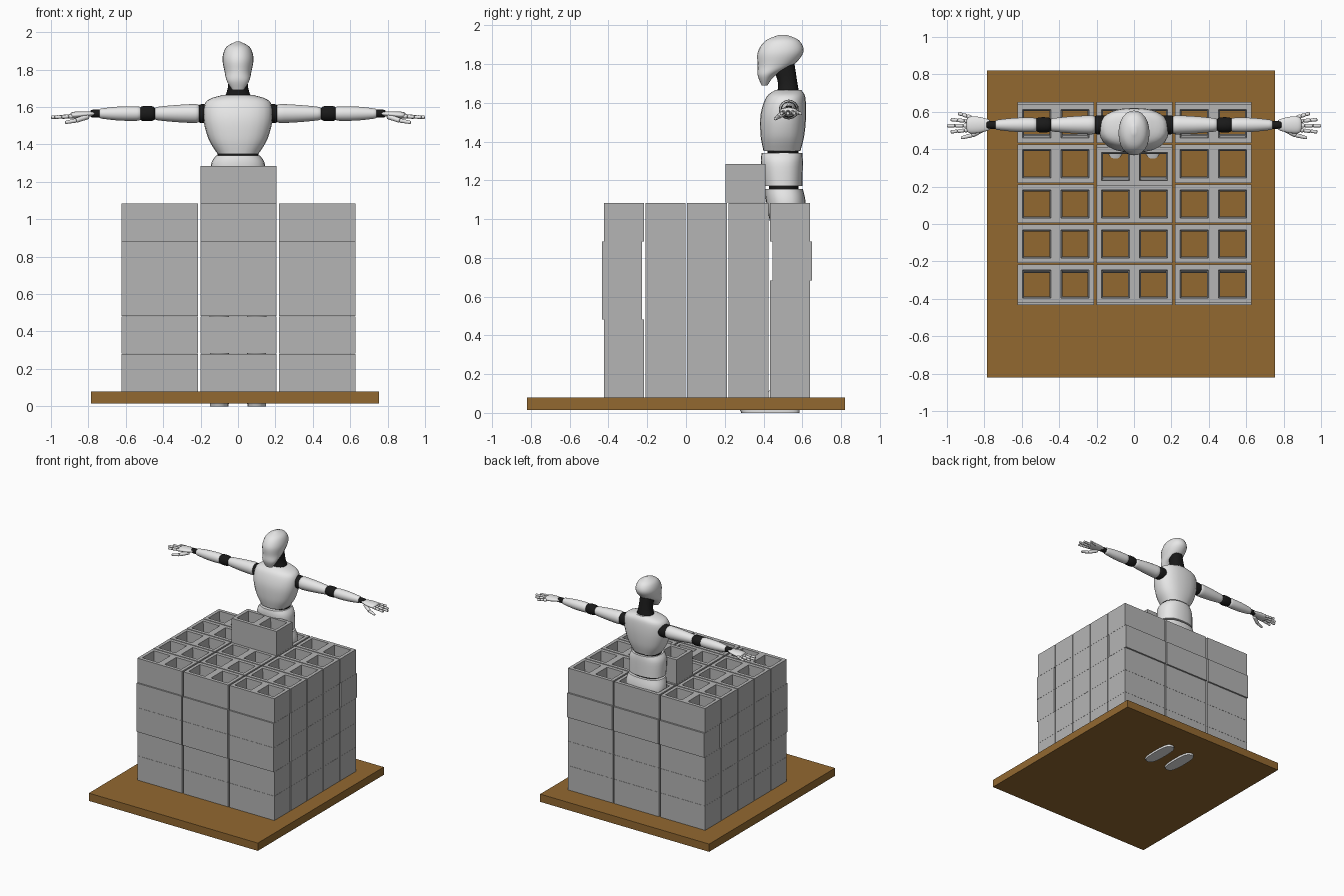
import bpy, bmesh, math
from mathutils import Vector

cube = bpy.data.objects.get("Cube")
if cube:
    bpy.data.objects.remove(cube, do_unlink=True)


def material(name, *rgb):
    result = bpy.data.materials.new(name)
    result.use_nodes = True
    result.diffuse_color = (*rgb, 1)
    shader = next(node for node in result.node_tree.nodes if node.type == 'BSDF_PRINCIPLED')
    shader.inputs["Base Color"].default_value = (*rgb, 1)
    return result


WOOD = material("brown wood", 0.29, 0.14, 0.03)
CONCRETE = material("grey concrete", 0.46, 0.46, 0.46)
SHELL = material("white shell", 0.8, 0.8, 0.8)
JOINT = material("black joint", 0.01, 0.01, 0.01)


def make_mesh(name, bm, mat):
    bmesh.ops.recalc_face_normals(bm, faces=bm.faces)
    mesh = bpy.data.meshes.new(name)
    bm.to_mesh(mesh)
    bm.free()
    mesh.materials.append(mat)
    return mesh


def place(name, mesh, location=(0, 0, 0)):
    part = bpy.data.objects.new(name, mesh)
    part.location = location
    bpy.context.scene.collection.objects.link(part)


def skin(name, rings, mat):
    """Join rings of points into a smooth closed part."""
    bm = bmesh.new()
    loops = [[bm.verts.new(point) for point in ring] for ring in rings]
    for lower, upper in zip(loops, loops[1:]):
        for k in range(len(lower)):
            bm.faces.new((lower[k - 1], lower[k], upper[k], upper[k - 1]))
    bm.faces.new(loops[0])
    bm.faces.new(loops[-1])
    mesh = make_mesh(name, bm, mat)
    mesh.shade_smooth()
    mesh.set_sharp_from_angle(angle=math.radians(40))
    place(name, mesh)


def oval(width, depth, power=2, sides=24):
    """Outline of a superellipse; a higher power is squarer."""
    outline = []
    for k in range(sides):
        c, s = (f(math.tau * k / sides) for f in (math.cos, math.sin))
        outline.append(Vector((math.copysign(abs(c) ** (2 / power), c) * width,
                               math.copysign(abs(s) ** (2 / power), s) * depth, 0)))
    return outline


def body(name, rows, mat, power=2.4, x=0, steps=5):
    """Upright part through rows of (height, front, back, half width)."""
    points = [Vector(row) for row in rows]
    curve = []
    for i, (start, end) in enumerate(zip(points, points[1:])):
        before, after = points[max(i - 1, 0)], points[min(i + 2, len(points) - 1)]
        leave, arrive = (end - before) / 2, (after - start) / 2
        for k in range(steps):
            t = k / steps
            ease = t * t * (3 - 2 * t)
            curve.append(start.lerp(end, ease) + leave * t * (1 - t) ** 2 - arrive * t * t * (1 - t))
    curve.append(points[-1])
    rings = []
    for z, front, back, half in curve:
        centre = Vector((x, (front + back) / 2, z))
        rings.append([centre + point for point in oval(half, (back - front) / 2, power)])
    skin(name, rings, mat)


def limb(name, start, end, thick, thin, mat, bulge=0, flat=1, steps=14):
    """Tapered rod with rounded ends, a swollen middle and an optional flat section."""
    start, end = Vector(start), Vector(end)
    turn = (end - start).to_track_quat('Z', 'Y')
    length = (end - start).length
    rings = []
    for k in range(steps + 1):
        t = (1 - math.cos(math.pi * k / steps)) / 2
        radius = thick + (thin - thick) * t + bulge * math.sin(math.pi * t)
        inset = 1 - min(1, 2 * min(t, 1 - t) * length / radius)
        radius *= (1 + math.sqrt(1 - inset * inset)) / 2
        rings.append([start.lerp(end, t) + turn @ point for point in oval(radius, radius * flat)])
    skin(name, rings, mat)


# Wooden board
bm = bmesh.new()
bmesh.ops.create_cube(bm, size=1)
bmesh.ops.scale(bm, vec=(1.54, 1.64, 0.064), verts=bm.verts)
place("board", make_mesh("board", bm, WOOD), (-0.015, 0, 0.048))


def block_mesh(length=0.204, depth=0.103, height=0.2):
    """Hollow building block with two tapered holes."""
    bm = bmesh.new()
    layers = []
    for z, hole in ((0, 0.067), (height, 0.075)):
        middle = length / 2
        xs = (-length, -middle - hole, -middle + hole, middle - hole, middle + hole, length)
        ys = (-depth, -hole, hole, depth)
        layers.append([[bm.verts.new((x, y, z)) for y in ys] for x in xs])
    bottom, top = layers
    border = {}
    for i in range(5):
        for j in range(3):
            if j == 1 and i in (1, 3):
                continue
            loop = [(i, j), (i + 1, j), (i + 1, j + 1), (i, j + 1)]
            for grid in layers:
                bm.faces.new([grid[p][q] for p, q in loop])
            for edge in zip(loop, loop[1:] + loop[:1]):
                key = frozenset(edge)
                border[key] = None if key in border else edge
    # Walls follow every open edge, outside and inside the holes
    for (a, b), (c, d) in filter(None, border.values()):
        bm.faces.new((bottom[a][b], bottom[c][d], top[c][d], top[a][b]))
    return make_mesh("block", bm, CONCRETE)


# Stack of blocks, with a few courses pushed slightly outward
block = block_mesh()
for layer in range(5):
    for row in range(5):
        push = 0
        if row == 0 and layer in (2, 3):
            push = -0.01
        elif row == 4 and layer == 3:
            push = 0.012
        for column in range(3):
            place("block", block, (0.003 + 0.421 * (column - 1),
                                   0.108 + 0.214 * (row - 2) + push,
                                   0.08 + 0.201 * layer))
place("top_block", block, (0.003, 0.308, 1.085))

# Head and neck
body("head", [(1.69, 0.39, 0.42, 0.03), (1.74, 0.37, 0.46, 0.06), (1.79, 0.37, 0.55, 0.072),
              (1.86, 0.37, 0.605, 0.083), (1.92, 0.41, 0.585, 0.063), (1.95, 0.48, 0.52, 0.01)],
     SHELL, power=2.1)
body("neck", [(1.62, 0.46, 0.59, 0.085), (1.7, 0.475, 0.575, 0.055), (1.8, 0.44, 0.56, 0.05)], JOINT)

# Torso
body("chest", [(1.35, 0.4, 0.59, 0.11), (1.43, 0.385, 0.61, 0.158), (1.54, 0.385, 0.62, 0.185),
               (1.63, 0.415, 0.615, 0.17), (1.665, 0.46, 0.595, 0.08)], SHELL)
body("waist_joint", [(1.1, 0.43, 0.58, 0.125), (1.37, 0.42, 0.58, 0.108)], JOINT)
body("abdomen", [(1.17, 0.4, 0.6, 0.148), (1.29, 0.386, 0.603, 0.145), (1.34, 0.39, 0.6, 0.118)], SHELL)
body("hips", [(0.95, 0.44, 0.61, 0.15), (1.08, 0.415, 0.617, 0.166), (1.155, 0.405, 0.603, 0.148)], SHELL)

ARM_Y, ARM_Z = 0.53, 1.565
FINGERS = {"index": 0.98, "middle": 1, "ring": 0.98, "little": 0.94}

for side, label in ((1, "left_"), (-1, "right_")):

    def arm_point(x, y=ARM_Y, z=ARM_Z):
        return Vector((x * side, y, z))

    # Arm
    limb(label + "shoulder_joint", arm_point(0.13), arm_point(0.22), 0.052, 0.05, JOINT)
    limb(label + "upper_arm", arm_point(0.2), arm_point(0.45), 0.052, 0.034, SHELL, bulge=0.003)
    limb(label + "elbow", arm_point(0.44), arm_point(0.53), 0.036, 0.036, JOINT, bulge=0.005)
    limb(label + "forearm", arm_point(0.515), arm_point(0.745), 0.038, 0.025, SHELL, bulge=0.006)
    limb(label + "wrist", arm_point(0.73), arm_point(0.79), 0.022, 0.02, JOINT)

    # Hand with fanned fingers of three joints each
    limb(label + "palm", arm_point(0.765), arm_point(0.895, z=1.555), 0.025, 0.045, SHELL,
         bulge=0.008, flat=0.4)
    for index, (finger, tip) in enumerate(FINGERS.items()):
        spread = index - 1.5
        root = arm_point(0.87, 0.537 + 0.022 * spread, 1.552)
        end = arm_point(tip, 0.542 + 0.033 * spread, 1.545)
        for bone in range(3):
            radius = 0.011 - 0.001 * bone
            limb(label + finger + "_finger", root.lerp(end, bone / 3), root.lerp(end, (bone + 1) / 3),
                 radius, radius, SHELL, steps=8)
    knuckle = arm_point(0.865, 0.475, 1.528)
    limb(label + "thumb_base", arm_point(0.8, 0.51, 1.55), knuckle, 0.014, 0.013, SHELL)
    limb(label + "thumb_tip", knuckle, arm_point(0.925, 0.46, 1.517), 0.012, 0.008, SHELL)

    # Leg and foot, standing through the stack and board
    x = 0.1 * side
    limb(label + "thigh", (x, ARM_Y, 1), (x, ARM_Y, 0.58), 0.075, 0.055, SHELL)
    limb(label + "knee", (x, ARM_Y, 0.62), (x, ARM_Y, 0.5), 0.045, 0.045, JOINT)
    limb(label + "calf", (x, ARM_Y, 0.54), (x, ARM_Y, 0.1), 0.05, 0.035, SHELL, bulge=0.01)
    body(label + "foot", [(0, 0.285, 0.585, 0.05), (0.05, 0.29, 0.585, 0.05), (0.14, 0.49, 0.575, 0.036)],
         SHELL, power=2.8, x=x)
